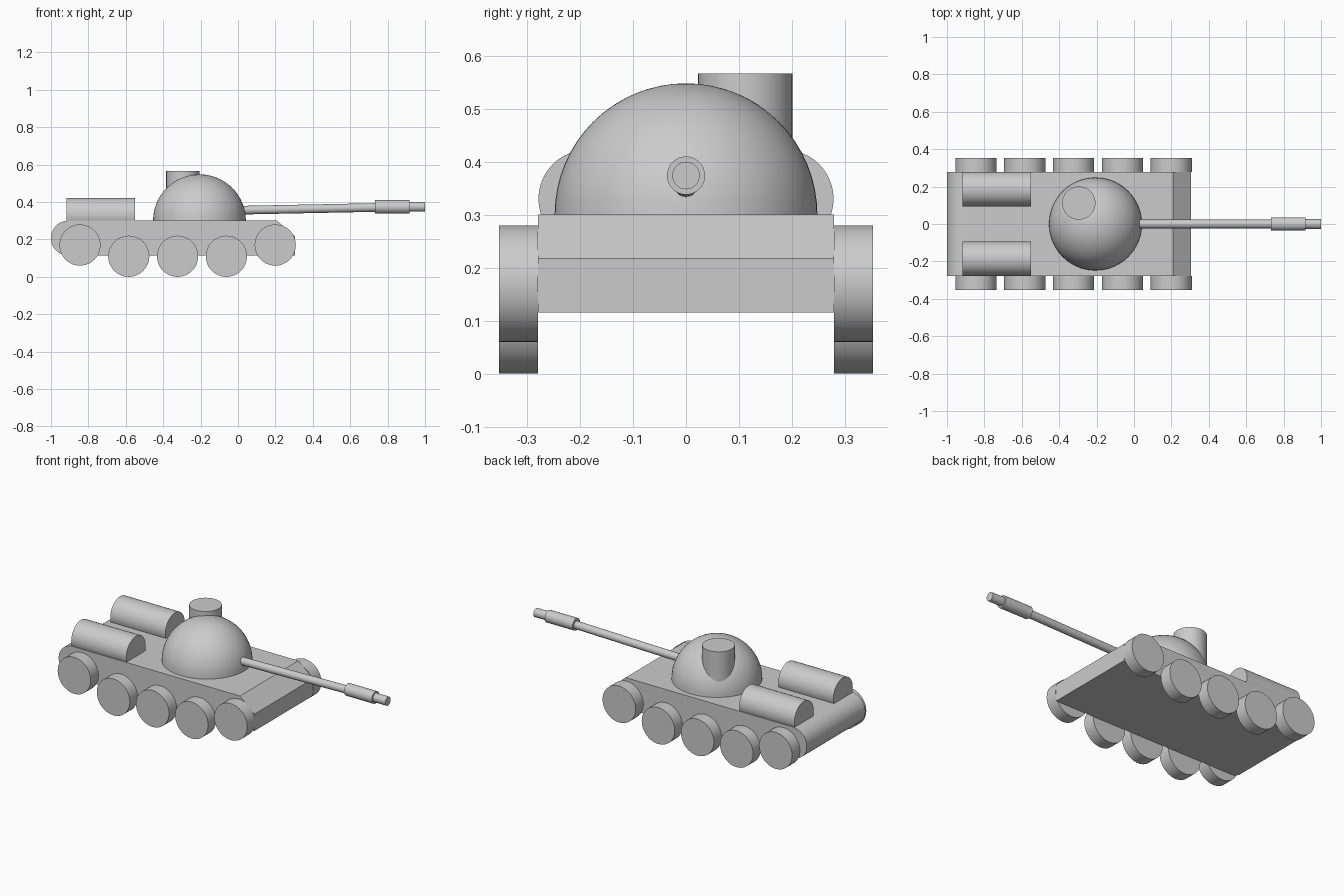
import bpy, bmesh, math
from mathutils import Vector

old = bpy.data.objects.get("Cube")
if old:
    bpy.data.objects.remove(old, do_unlink=True)

grey = bpy.data.materials.new("plain grey")
grey.use_nodes = True
colour = (0.6, 0.6, 0.6, 1)
grey.diffuse_color = colour
grey.node_tree.nodes["Principled BSDF"].inputs["Base Color"].default_value = colour


def finish(obj, name):
    obj.name = obj.data.name = name
    obj.data.materials.append(grey)
    bpy.ops.object.select_all(action='DESELECT')
    obj.select_set(True)
    bpy.context.view_layer.objects.active = obj
    bpy.ops.object.shade_smooth_by_angle(angle=math.radians(30))
    return obj


def from_bmesh(bm, name):
    bmesh.ops.recalc_face_normals(bm, faces=bm.faces)
    mesh = bpy.data.meshes.new(name)
    bm.to_mesh(mesh)
    bm.free()
    obj = bpy.data.objects.new(name, mesh)
    bpy.context.collection.objects.link(obj)
    return finish(obj, name)


def rod(name, start, end, radius, sides=48):
    """Closed cylinder between two points."""
    a, b = Vector(start), Vector(end)
    bpy.ops.mesh.primitive_cylinder_add(vertices=sides, radius=radius,
                                        depth=(b - a).length, location=(a + b) / 2)
    obj = bpy.context.object
    obj.rotation_euler = (b - a).to_track_quat('Z', 'Y').to_euler()
    return finish(obj, name)


# Hull: side profile with a sloped nose and a rounded tail
half_width = 0.279
profile = [(0.305, 0.115), (0.305, 0.217), (0.208, 0.3)]
for i in range(25):
    t = math.pi * (0.5 + i / 24)
    profile.append((-0.908 + 0.0925 * math.cos(t), 0.2075 + 0.0925 * math.sin(t)))
bm = bmesh.new()
side = bm.faces.new([bm.verts.new((x, -half_width, z)) for x, z in profile])
wall = bmesh.ops.extrude_face_region(bm, geom=[side])
bmesh.ops.translate(bm, vec=(0, 2 * half_width, 0),
                    verts=[v for v in wall["geom"] if isinstance(v, bmesh.types.BMVert)])
from_bmesh(bm, "hull")

# Turret: half sphere resting on the deck
bm = bmesh.new()
bmesh.ops.create_uvsphere(bm, u_segments=64, v_segments=32, radius=0.248)
bmesh.ops.bisect_plane(bm, geom=bm.verts[:] + bm.edges[:] + bm.faces[:],
                       plane_co=(0, 0, 0), plane_no=(0, 0, 1), clear_inner=True)
bmesh.ops.translate(bm, vec=(-0.206, 0, 0.3), verts=bm.verts)
from_bmesh(bm, "turret_dome")

# Hatch tower on the turret
rod("hatch_tower", (-0.295, 0.112, 0.31), (-0.295, 0.112, 0.567), 0.089)

# Gun
rod("gun_barrel", (-0.05, 0, 0.355), (0.75, 0, 0.371), 0.023, 32)
rod("gun_sleeve", (0.732, 0, 0.374), (0.917, 0, 0.374), 0.036, 32)
rod("gun_muzzle", (0.9, 0, 0.374), (1.0, 0, 0.374), 0.026, 32)

# Rear drums and road wheels on both sides
for label, s in (("left", 1), ("right", -1)):
    rod(f"rear_drum_{label}", (-0.917, s * 0.186, 0.33), (-0.55, s * 0.186, 0.33), 0.0925)
    for i in range(5):
        x = -0.845 + 0.261 * i
        z = 0.17 if i in (0, 4) else 0.11
        rod(f"wheel_{label}_{i + 1}", (x, s * 0.279, z), (x, s * 0.353, z), 0.11)
